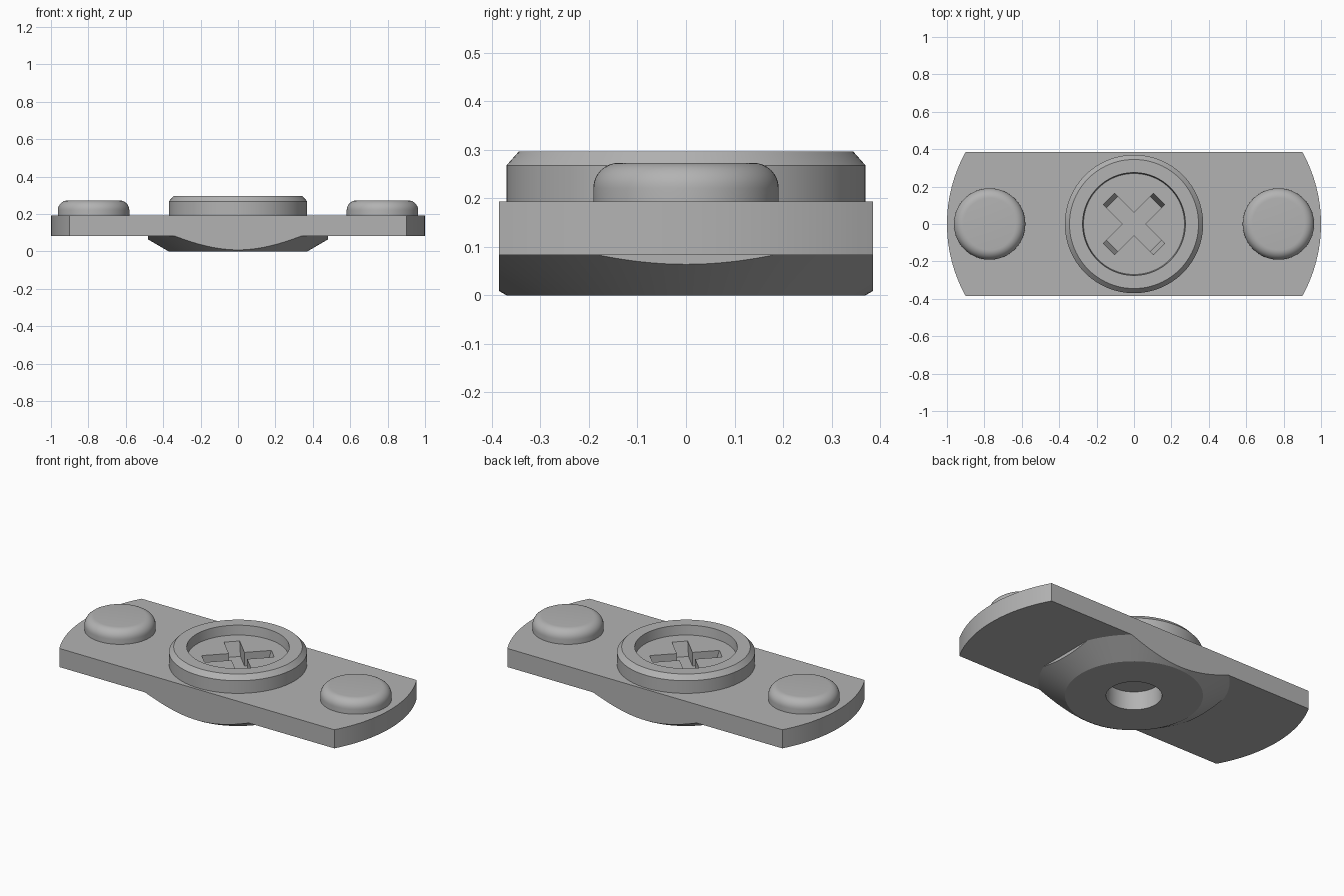
import bpy, bmesh, math
from mathutils import Matrix

cube = bpy.data.objects.get("Cube")
if cube:
    bpy.data.objects.remove(cube, do_unlink=True)

grey = bpy.data.materials.new("plain grey")
grey.use_nodes = True
colour = (0.45, 0.45, 0.45, 1)
grey.diffuse_color = colour
grey.node_tree.nodes["Principled BSDF"].inputs["Base Color"].default_value = colour

HALF_DEPTH = 0.385
PLATE_BOTTOM, PLATE_TOP = 0.083, 0.193


def finish(name, bm):
    bmesh.ops.recalc_face_normals(bm, faces=bm.faces)
    mesh = bpy.data.meshes.new(name)
    bm.to_mesh(mesh)
    bm.free()
    mesh.materials.append(grey)
    obj = bpy.data.objects.new(name, mesh)
    bpy.context.collection.objects.link(obj)
    return obj


def lathe(name, profile, x=0, steps=96):
    """Revolve an (r, z) profile that starts and ends on the axis."""
    bm = bmesh.new()
    verts = [bm.verts.new((r, 0, z)) for r, z in profile]
    edges = [bm.edges.new(pair) for pair in zip(verts, verts[1:])]
    bmesh.ops.spin(bm, geom=verts + edges, cent=(0, 0, 0), axis=(0, 0, 1),
                   angle=math.tau, steps=steps, use_duplicate=False)
    bmesh.ops.remove_doubles(bm, verts=bm.verts, dist=0.0001)
    bmesh.ops.translate(bm, verts=bm.verts, vec=(x, 0, 0))
    return finish(name, bm)


def prism(name, bottom, top, z0, z1, angle=0):
    """Join a bottom and a top outline with the same number of points."""
    bm = bmesh.new()
    low = [bm.verts.new((x, y, z0)) for x, y in bottom]
    high = [bm.verts.new((x, y, z1)) for x, y in top]
    bm.faces.new(low)
    bm.faces.new(high)
    for i in range(len(low)):
        j = (i + 1) % len(low)
        bm.faces.new((low[i], low[j], high[j], high[i]))
    bm.transform(Matrix.Rotation(angle, 4, "Z"))
    return finish(name, bm)


def rectangle(hx, hy):
    return [(-hx, -hy), (hx, -hy), (hx, hy), (-hx, hy)]


def combine(target, other, operation):
    mod = target.modifiers.new(operation.title(), "BOOLEAN")
    mod.operation = operation
    mod.solver = "EXACT"
    mod.object = other
    select(target)
    bpy.ops.object.modifier_apply(modifier=mod.name)
    bpy.data.objects.remove(other, do_unlink=True)


def select(obj):
    bpy.ops.object.select_all(action="DESELECT")
    obj.select_set(True)
    bpy.context.view_layer.objects.active = obj


# Plate with straight long sides and bowed ends
radius = 0.791
swing = math.asin(HALF_DEPTH / radius)
end = [(1 - radius + radius * math.cos(a), radius * math.sin(a))
       for a in (swing * (i / 12 - 1) for i in range(25))]
outline = end + [(-x, -y) for x, y in end]
body = prism("mounting_plate", outline, outline, PLATE_BOTTOM, PLATE_TOP)

# Conical seat below, trimmed to a rectangle
slope = 1.72
seat = lathe("underside_seat", [(0, 0), (0.37, 0), (0.37 + slope * 0.12, 0.12), (0, 0.12)],
             steps=128)
trim = rectangle(0.48, HALF_DEPTH)
combine(seat, prism("seat_trim", trim, trim, -0.1, 0.1), "INTERSECT")
combine(body, seat, "UNION")

# Raised ring with chamfered rim and sunken floor
ring = lathe("raised_ring", [(0, 0.15), (0.37, 0.15), (0.37, 0.268), (0.345, 0.296),
                             (0.275, 0.296), (0.27, 0.24), (0, 0.24)])
combine(body, ring, "UNION")

# Cross recess with sloping ends
for angle in (math.pi / 4, -math.pi / 4):
    bar = prism("cross_cutter", rectangle(0.165, 0.0425), rectangle(0.193, 0.0425),
                0.16, 0.25, angle)
    combine(body, bar, "DIFFERENCE")

# Blind hole in the underside
hole = lathe("hole_cutter", [(0, -0.1), (0.15, -0.1), (0.15, 0.11), (0, 0.11)], steps=64)
combine(body, hole, "DIFFERENCE")

# Rounded studs at both ends
fillet = 0.052
parts = [body]
for side, x in (("left", 0.772), ("right", -0.772)):
    curve = [(0.191 - fillet + fillet * math.cos(a), 0.273 - fillet + fillet * math.sin(a))
             for a in (math.pi / 2 * i / 8 for i in range(9))]
    profile = [(0, PLATE_TOP - 0.01), (0.191, PLATE_TOP - 0.01)] + curve + [(0, 0.273)]
    parts.append(lathe(side + "_stud", profile, x, 64))

for part in parts:
    select(part)
    bpy.ops.object.shade_smooth_by_angle(angle=math.radians(25))
